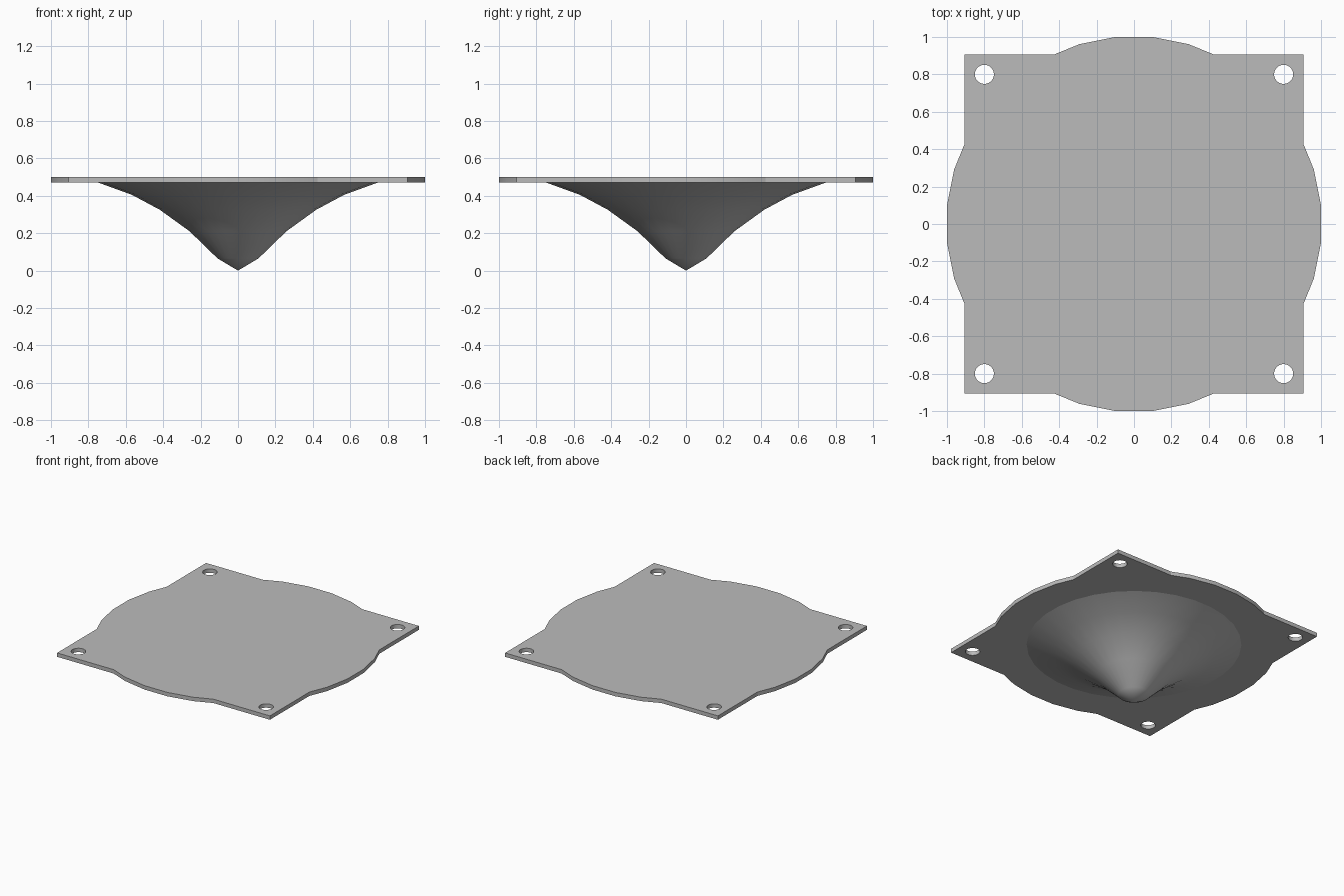
import bpy, math
from mathutils import Matrix, Vector

cube = bpy.data.objects.get("Cube")
if cube:
    bpy.data.objects.remove(cube)

HALF, TOP, THICK = 0.907, 0.5, 0.03
HOLE_POS, HOLE_R = 0.8, 0.051
SIDES = 32
STEP = 2 * math.pi / SIDES
RADIUS = 1 / math.cos(STEP / 2)

grey = bpy.data.materials.new("plain grey")
grey.use_nodes = True
colour = (0.5, 0.5, 0.5, 1)
grey.diffuse_color = colour
grey.node_tree.nodes["Principled BSDF"].inputs["Base Color"].default_value = colour


def activate(obj):
    bpy.ops.object.select_all(action='DESELECT')
    obj.select_set(True)
    bpy.context.view_layer.objects.active = obj


def ring(radius, count, cx=0, cy=0):
    return [(cx + radius * math.cos((i + 0.5) * 2 * math.pi / count),
             cy + radius * math.sin((i + 0.5) * 2 * math.pi / count)) for i in range(count)]


# Plate outline: one corner and one bulging side, repeated four times
side = [(HALF, -HALF), (HALF, -0.425)]
side += [(RADIUS * math.cos(k * STEP), RADIUS * math.sin(k * STEP)) for k in (-1.5, -0.5, 0.5, 1.5)]
side += [(HALF, 0.425)]
outline = []
for turn in range(4):
    spin = Matrix.Rotation(turn * math.pi / 2, 2)
    outline += [tuple(spin @ Vector(p)) for p in side]

# Mounting plate with four screw holes
loops = [outline] + [ring(HOLE_R, SIDES, sx * HOLE_POS, sy * HOLE_POS)
                     for sx in (-1, 1) for sy in (-1, 1)]
curve = bpy.data.curves.new("mounting_plate", 'CURVE')
curve.dimensions = '2D'
curve.fill_mode = 'BOTH'
curve.extrude = THICK / 2
for loop in loops:
    spline = curve.splines.new('POLY')
    spline.points.add(len(loop) - 1)
    for point, (x, y) in zip(spline.points, loop):
        point.co = (x, y, 0, 1)
    spline.use_cyclic_u = True
plate = bpy.data.objects.new("mounting_plate", curve)
plate.location.z = TOP - THICK / 2
bpy.context.collection.objects.link(plate)
activate(plate)
bpy.ops.object.convert(target='MESH')
plate = bpy.context.object
bpy.ops.object.mode_set(mode='EDIT')
bpy.ops.mesh.select_all(action='SELECT')
bpy.ops.mesh.remove_doubles(threshold=0.0005)
bpy.ops.mesh.normals_make_consistent(inside=False)
bpy.ops.object.mode_set(mode='OBJECT')
plate.data.materials.clear()
plate.data.materials.append(grey)
bpy.ops.object.shade_smooth_by_angle(angle=math.radians(20))

# Flared cone hanging below the plate, turned from a profile
profile = [(0.11, 0.065), (0.26, 0.21), (0.42, 0.325), (0.57, 0.405), (0.75, TOP - THICK)]
verts = [(0, 0, 0)]
for r, z in profile:
    verts += [(x, y, z) for x, y in ring(r, SIDES)]
faces = []
for i in range(SIDES):
    j = (i + 1) % SIDES
    faces.append((0, 1 + j, 1 + i))
    for k in range(len(profile) - 1):
        a, b = 1 + k * SIDES, 1 + (k + 1) * SIDES
        faces.append((a + i, a + j, b + j, b + i))
mesh = bpy.data.meshes.new("flared_cone")
mesh.from_pydata(verts, [], faces)
mesh.materials.append(grey)
cone = bpy.data.objects.new("flared_cone", mesh)
bpy.context.collection.objects.link(cone)
activate(cone)
bpy.ops.object.shade_smooth_by_angle(angle=math.radians(40))
